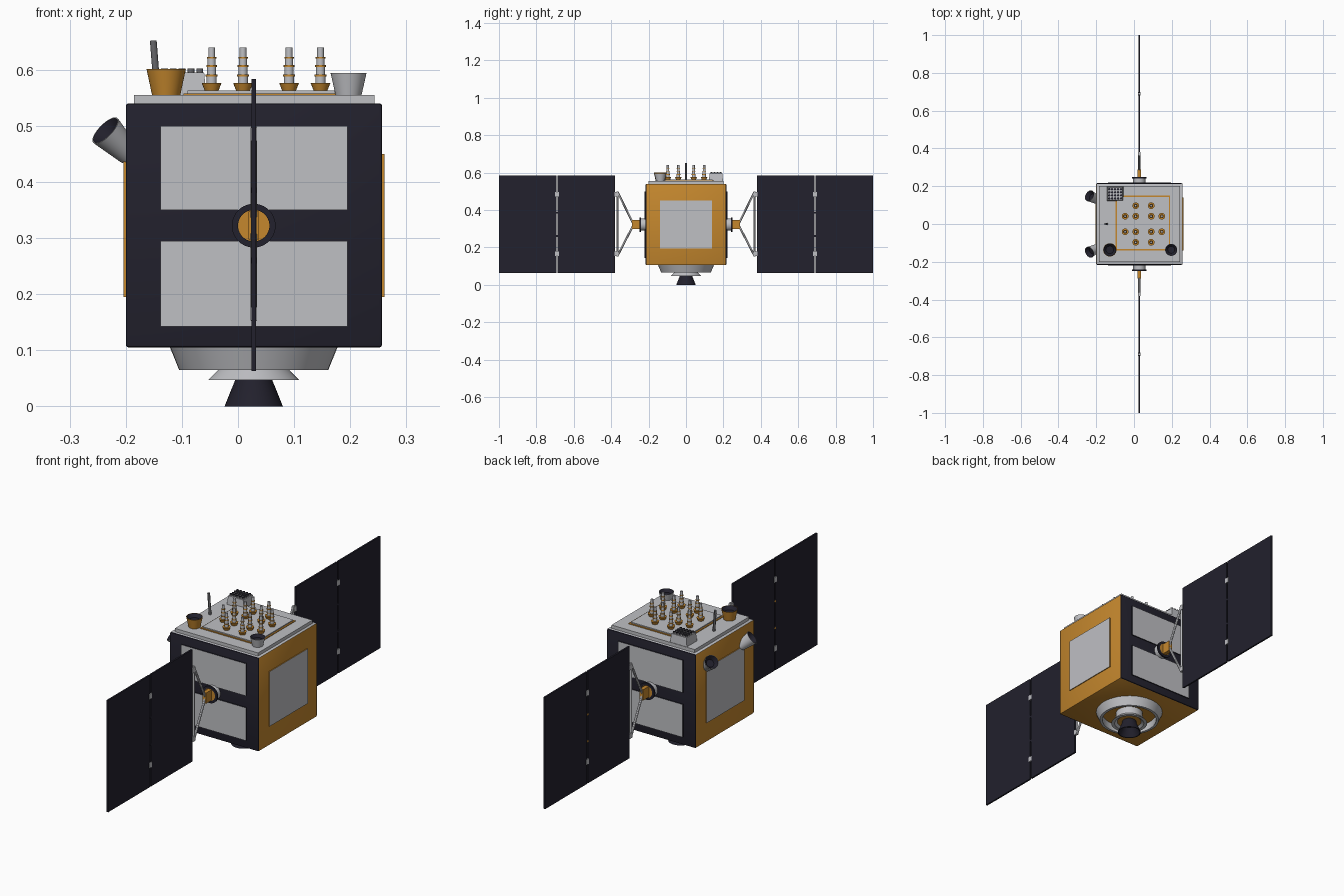
import bpy, bmesh, math
from mathutils import Vector

if "Cube" in bpy.data.objects:
    bpy.data.objects.remove(bpy.data.objects["Cube"], do_unlink=True)


def material(name, rgb):
    m = bpy.data.materials.new(name)
    m.diffuse_color = (*rgb, 1)
    m.use_nodes = True
    m.node_tree.nodes["Principled BSDF"].inputs["Base Color"].default_value = (*rgb, 1)
    return m


MATS = [material("silver grey", (0.52, 0.525, 0.55)),
        material("gold foil", (0.56, 0.245, 0.027)),
        material("dark navy", (0.016, 0.015, 0.026)),
        material("mid grey", (0.14, 0.14, 0.15))]
GREY, GOLD, DARK, MID = range(4)
made = []
CX, HUB_Z = 0.028, 0.322


def finish(name, bm, bevel=0):
    mesh = bpy.data.meshes.new(name)
    bmesh.ops.recalc_face_normals(bm, faces=bm.faces)
    bm.to_mesh(mesh)
    bm.free()
    for m in MATS:
        mesh.materials.append(m)
    ob = bpy.data.objects.new(name, mesh)
    bpy.context.collection.objects.link(ob)
    made.append(ob)
    return ob


def box(name, x, y, z, rule, bevel=0, taper=1):
    """Box from ranges; rule is a colour or a function of the face normal."""
    bm = bmesh.new()
    bmesh.ops.create_cube(bm, size=1)
    for v in bm.verts:
        k = taper if v.co.z > 0 else 1
        v.co = [(a + b) / 2 + c * abs(b - a) * t
                for (a, b), c, t in zip((x, y, z), v.co, (k, k, 1))]
    if bevel:
        bmesh.ops.bevel(bm, geom=bm.edges[:], offset=bevel, segments=2,
                        profile=0.5, affect='EDGES')
    bm.normal_update()
    for f in bm.faces:
        f.material_index = rule(f.normal) if callable(rule) else rule
    return finish(name, bm)


def lathe(name, profile, loc=(0, 0, 0), axis=(0, 0, 1), sides=40):
    """Turned part; each point is (radius, height, colour of the band after it)."""
    bm = bmesh.new()
    turn = [2 * math.pi * i / sides for i in range(sides)]
    rings = [[bm.verts.new((max(r, 1e-5) * math.cos(a), max(r, 1e-5) * math.sin(a), h))
              for a in turn] for r, h, _ in profile]
    for (_, _, mat), lo, hi in zip(profile, rings, rings[1:]):
        for i in range(sides):
            j = (i + 1) % sides
            bm.faces.new((lo[i], lo[j], hi[j], hi[i])).material_index = mat
    bmesh.ops.remove_doubles(bm, verts=bm.verts, dist=1e-4)
    ob = finish(name, bm)
    ob.location = loc
    ob.rotation_mode = 'QUATERNION'
    ob.rotation_quaternion = Vector((0, 0, 1)).rotation_difference(Vector(axis))
    return ob


def rod(name, a, b, r, mat, sides=12):
    d = Vector(b) - Vector(a)
    return lathe(name, [(0, 0, mat), (r, 0, mat), (r, d.length, mat), (0, d.length, mat)],
                 a, d, sides)


def cup(name, loc, axis, r0, r1, h, mat):
    return lathe(name, [(0, 0, mat), (r0, 0, mat), (r1, h, mat), (r1 - 0.002, h, DARK),
                        (r0 * 0.8, h * 0.7, DARK), (0, h * 0.7, DARK)], loc, axis)


# Body: dark front and back, gold sides and underside, grey top
def body_colour(n):
    if abs(n.y) > 0.3:
        return DARK
    return GREY if n.z > 0.5 else GOLD


box("body", (-0.2, 0.257), (-0.216, 0.216), (0.105, 0.54), body_colour, 0.005)
for s, side in ((-1, "front"), (1, "back")):
    for level, z in (("lower", (0.142, 0.295)), ("upper", (0.35, 0.5))):
        box(f"{side}_{level}_radiator", (-0.138, 0.195), (s * 0.212, s * 0.221), z,
            lambda n: GREY if abs(n.y) > 0.5 else DARK)
for side, x in (("left", (0.25, 0.261)), ("right", (-0.204, -0.195))):
    box(f"{side}_radiator", x, (-0.14, 0.14), (0.195, 0.45),
        lambda n: GREY if abs(n.x) > 0.5 else GOLD)

# Top deck and antenna plate with a gold rim
box("top_deck", (-0.185, 0.243), (-0.2, 0.2), (0.535, 0.555), GREY)
box("antenna_plate_rim", (-0.097, 0.191), (-0.14, 0.15), (0.55, 0.558), GOLD)
box("antenna_plate", (-0.09, 0.184), (-0.133, 0.143), (0.55, 0.563), GREY)

# Twelve stepped antennas in a cross-shaped grid
stem = [(0, 0, GOLD), (0.012, 0, GOLD), (0.0175, 0.014, GOLD), (0.009, 0.014, GREY)]
for h, r in ((0.026, 0.009), (0.043, 0.008), (0.058, 0.007)):
    stem += [(r, h, GOLD), (r + 0.0015, h, GOLD), (r + 0.0015, h + 0.003, GOLD),
             (r - 0.001, h + 0.003, GREY)]
stem += [(0.006, 0.078, GREY), (0, 0.078, GREY)]
grid = (-0.097, -0.041, 0.041, 0.097)
spots = [(x, y) for x in grid for y in grid if abs(x) + abs(y) < 0.15]
first = lathe("antenna", stem, sides=20)
for i, (x, y) in enumerate(spots):
    ob = first if i == 0 else first.copy()
    if i:
        bpy.context.collection.objects.link(ob)
    ob.location = (0.05 + x, y, 0.562)

# Cups, sensor block and whip on the deck
cup("gold_deck_cup", (-0.128, -0.137, 0.554), (0, 0, 1), 0.025, 0.035, 0.047, GOLD)
cup("grey_deck_cup", (0.197, -0.137, 0.554), (0, 0, 1), 0.023, 0.032, 0.04, GREY)
box("sensor_block", (-0.143, -0.056), (0.122, 0.198), (0.55, 0.595), GREY, taper=0.9)
for i in range(5):
    for j in range(4):
        x, y = -0.131 + i * 0.0157, 0.136 + j * 0.016
        lathe("sensor_stud", [(0, 0, MID), (0.006, 0, MID), (0.006, 0.012, DARK),
                              (0, 0.012, DARK)], (x, y, 0.59), sides=12)
rod("whip", (-0.143, 0, 0.55), (-0.151, 0, 0.652), 0.006, MID)

# Tilted sensors on the right side
for s in (-1, 1):
    cup("side_sensor", (-0.194, s * 0.126, 0.45), (-0.66, s * 0.37, 0.65),
        0.021, 0.031, 0.064, GREY)

# Launch ring and engine underneath
lathe("launch_ring", [(0, 0.107, GREY), (0.15, 0.107, GREY), (0.133, 0.065, GREY),
                      (0.121, 0.065, GREY), (0.121, 0.1, GOLD), (0, 0.1, GOLD)],
      (CX, 0, 0), sides=48)
lathe("engine_skirt", [(0, 0.103, GREY), (0.06, 0.103, GREY), (0.062, 0.066, GREY),
                       (0.081, 0.047, GREY), (0.066, 0.047, GREY), (0.054, 0.056, GOLD),
                       (0, 0.056, GOLD)], (CX, 0, 0), sides=48)
lathe("engine_nozzle", [(0, 0.06, DARK), (0.031, 0.06, DARK), (0.033, 0.047, DARK),
                        (0.052, 0, DARK), (0.048, 0, DARK), (0.028, 0.042, DARK),
                        (0, 0.042, DARK)], (CX, 0, 0))

# Solar wings, one on the front and one on the back
for s, side in ((-1, "front"), (1, "back")):
    lathe(f"{side}_wing_hub", [(0, 0, GREY), (0.033, 0, GREY), (0.033, 0.026, DARK),
                               (0.039, 0.026, DARK), (0.039, 0.034, DARK),
                               (0.028, 0.034, GOLD), (0.028, 0.031, GOLD),
                               (0, 0.031, GOLD)],
          (CX, s * 0.215, HUB_Z), (0, s, 0))
    box(f"{side}_wing_drive", (CX - 0.009, CX + 0.009), (s * 0.24, s * 0.288),
        (HUB_Z - 0.025, HUB_Z + 0.025), GOLD)
    for z in (0.155, 0.497):
        rod(f"{side}_wing_strut", (CX, s * 0.28, HUB_Z), (CX, s * 0.366, z), 0.0055, GREY)
    rod(f"{side}_wing_yoke", (CX, s * 0.366, 0.152), (CX, s * 0.366, 0.5), 0.005, GREY)
    for part, y in (("inner", (0.38, 0.686)), ("outer", (0.693, 1.0))):
        box(f"{side}_{part}_solar_panel", (CX - 0.004, CX + 0.004),
            (s * y[0], s * y[1]), (0.063, 0.583), DARK)
    for y in (0.372, 0.69):
        for z in (0.165, 0.485):
            box(f"{side}_wing_hinge", (CX - 0.006, CX + 0.006),
                (s * (y - 0.01), s * (y + 0.01)), (z - 0.012, z + 0.012), GREY)
    for z in (0.26, 0.385):
        box(f"{side}_wing_latch", (CX - 0.005, CX + 0.005),
            (s * 0.684, s * 0.695), (z - 0.005, z + 0.005),
            lambda n: GOLD if n.x < -0.5 else DARK)

# Smooth the turned parts, keeping edges crisp
bpy.ops.object.select_all(action='DESELECT')
for ob in made:
    ob.select_set(True)
bpy.context.view_layer.objects.active = made[0]
bpy.ops.object.shade_smooth_by_angle(angle=math.radians(30))
